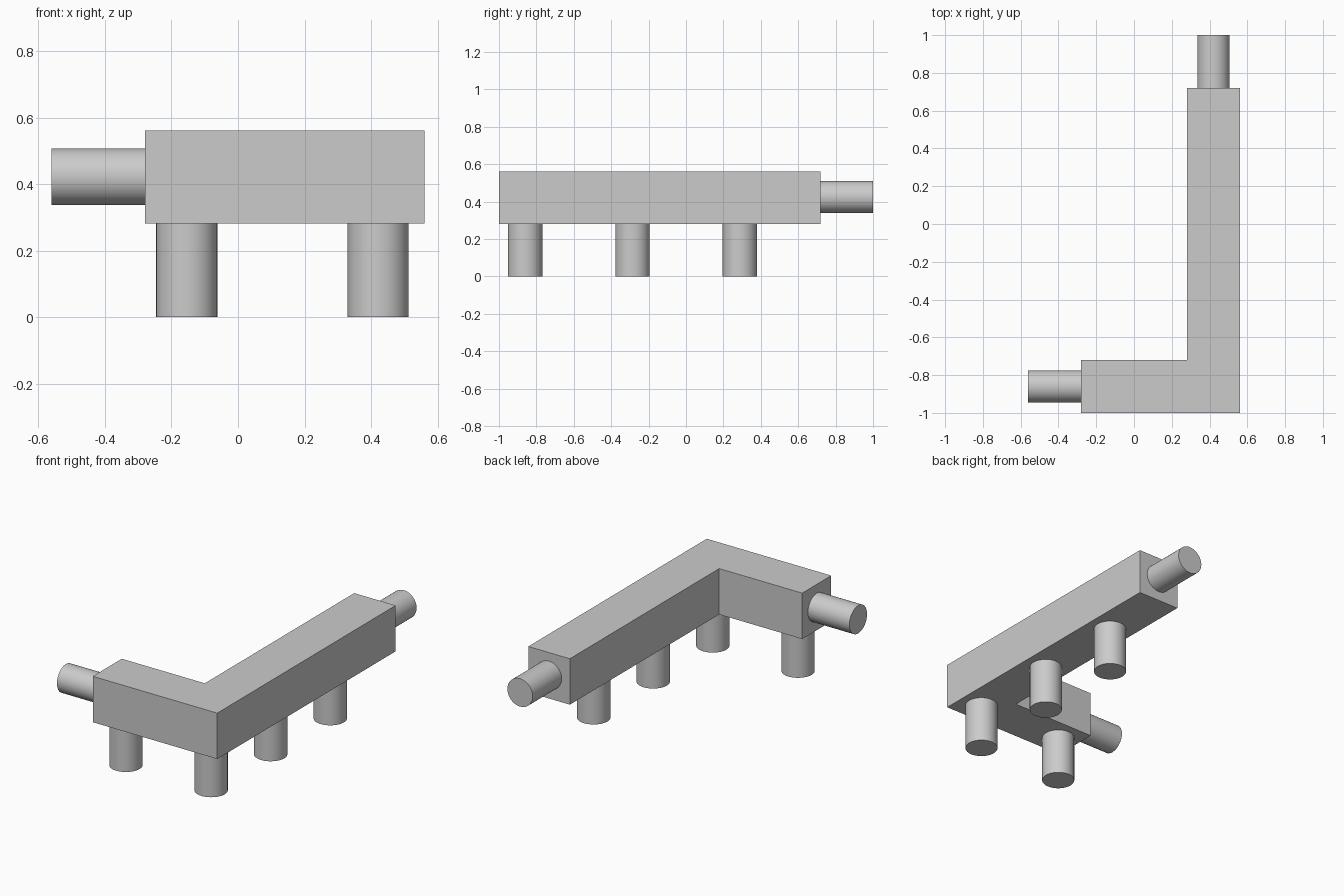
import bpy, bmesh, math
from mathutils import Vector

if "Cube" in bpy.data.objects:
    bpy.data.objects.remove(bpy.data.objects["Cube"])

grey = bpy.data.materials.new("light_grey")
grey.diffuse_color = (0.6, 0.6, 0.6, 1)
grey.use_nodes = True
grey.node_tree.nodes["Principled BSDF"].inputs["Base Color"].default_value = grey.diffuse_color


def cylinder(name, start, end, radius):
    """Capped smooth cylinder between two points."""
    a, b = Vector(start), Vector(end)
    axis = b - a
    bpy.ops.mesh.primitive_cylinder_add(
        vertices=64, radius=radius, depth=axis.length, location=(a + b) / 2,
        rotation=axis.to_track_quat('Z', 'Y').to_euler())
    ob = bpy.context.object
    ob.name = name
    ob.data.materials.append(grey)
    bpy.ops.object.shade_smooth_by_angle(angle=math.radians(30))


# L-shaped beam: outline extruded upwards
outline = [(-0.28, -1), (0.56, -1), (0.56, 0.72), (0.28, 0.72), (0.28, -0.72), (-0.28, -0.72)]
bm = bmesh.new()
base = bm.faces.new([bm.verts.new((x, y, 0.281)) for x, y in outline])
top = bmesh.ops.extrude_face_region(bm, geom=[base], use_keep_orig=True)["geom"]
bmesh.ops.translate(bm, vec=(0, 0, 0.28), verts=[v for v in top if isinstance(v, bmesh.types.BMVert)])
bmesh.ops.recalc_face_normals(bm, faces=bm.faces)
mesh = bpy.data.meshes.new("beam")
bm.to_mesh(mesh)
bm.free()
mesh.materials.append(grey)
bpy.context.collection.objects.link(bpy.data.objects.new("beam", mesh))

# Legs under the beam
for i, (x, y) in enumerate([(-0.154, -0.86), (0.421, -0.86), (0.421, -0.286), (0.421, 0.288)]):
    cylinder(f"leg_{i + 1}", (x, y, 0), (x, y, 0.3), 0.092)

# Horizontal pegs at both ends
cylinder("left_peg", (-0.56, -0.86, 0.422), (-0.26, -0.86, 0.422), 0.085)
cylinder("back_peg", (0.42, 1, 0.424), (0.42, 0.7, 0.424), 0.085)
